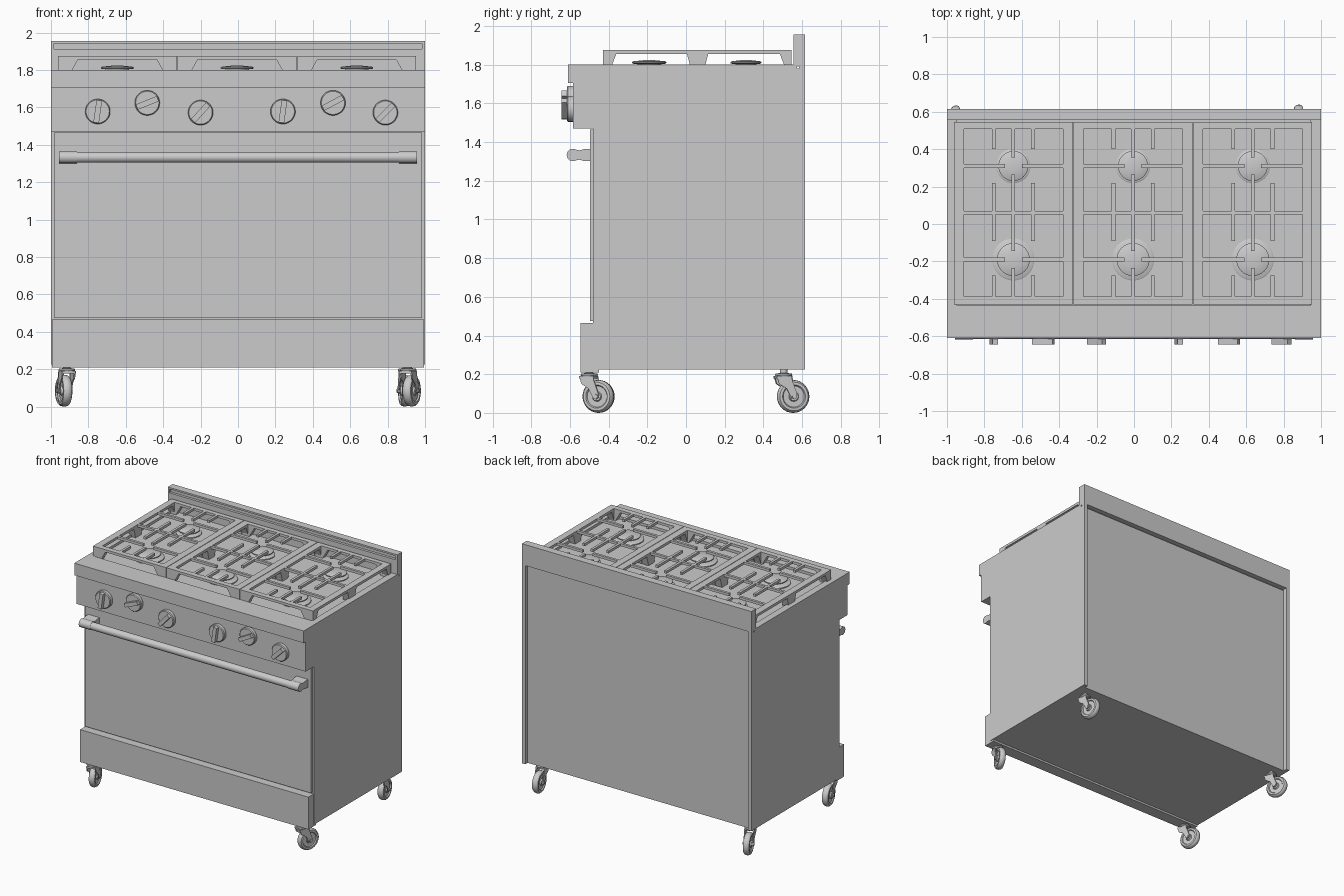
import bpy, bmesh
from math import radians, pi, cos, sin
from mathutils import Matrix, Vector

if "Cube" in bpy.data.objects:
    bpy.data.objects.remove(bpy.data.objects["Cube"])


def box(bm, x0, x1, y0, y1, z0, z1):
    m = Matrix.Translation(((x0 + x1) / 2, (y0 + y1) / 2, (z0 + z1) / 2)) @ \
        Matrix.Diagonal((x1 - x0, y1 - y0, z1 - z0, 1))
    return bmesh.ops.create_cube(bm, size=1, matrix=m)['verts']


def prism(bm, pts, axis, a, b):
    """Extrude a 2D outline along x (outline is y,z) or along y (outline is x,z)."""
    def place(p, t):
        return (t, p[0], p[1]) if axis == 'x' else (p[0], t, p[1])
    lo = [bm.verts.new(place(p, a)) for p in pts]
    hi = [bm.verts.new(place(p, b)) for p in pts]
    n = len(pts)
    bm.faces.new(lo)
    bm.faces.new(hi)
    for i in range(n):
        bm.faces.new((lo[i], lo[(i + 1) % n], hi[(i + 1) % n], hi[i]))


def lathe(bm, profile, matrix, n=32):
    """Revolve an (r, z) outline about z, then place it with a matrix."""
    rings = []
    for r, z in profile:
        if r == 0:
            rings.append([bm.verts.new(matrix @ Vector((0, 0, z)))] * n)
        else:
            rings.append([bm.verts.new(matrix @ Vector((r * cos(2 * pi * i / n), r * sin(2 * pi * i / n), z)))
                          for i in range(n)])
    for A, B in zip(rings, rings[1:]):
        for i in range(n):
            vs = list(dict.fromkeys((A[i], A[(i + 1) % n], B[(i + 1) % n], B[i])))
            if len(vs) > 2:
                bm.faces.new(vs)


def finish(bm, name, smooth=False, matrix=None):
    bmesh.ops.recalc_face_normals(bm, faces=bm.faces)
    me = bpy.data.meshes.new(name)
    bm.to_mesh(me)
    bm.free()
    ob = bpy.data.objects.new(name, me)
    bpy.context.collection.objects.link(ob)
    if matrix:
        ob.matrix_world = matrix
    if smooth:
        bpy.ops.object.select_all(action='DESELECT')
        ob.select_set(True)
        bpy.context.view_layer.objects.active = ob
        bpy.ops.object.shade_smooth_by_angle(angle=radians(35))
    return ob


def boxes(name, *items):
    bm = bmesh.new()
    for it in items:
        box(bm, *it)
    return finish(bm, name)


# Cabinet with recessed back panel between side flanges
boxes('cabinet', (-1, 1, -0.48, 0.585, 0.225, 1.78),
      (-1, -0.97, 0.585, 0.615, 0.225, 1.8), (0.97, 1, 0.585, 0.615, 0.225, 1.8))

# Cooktop rim around the sunken burner pan
boxes('cooktop_rim', (-1, 1, -0.61, -0.435, 1.705, 1.8), (-1, -0.945, -0.435, 0.56, 1.77, 1.8),
      (0.945, 1, -0.435, 0.56, 1.77, 1.8))

# Control panel, oven door, kick panel
boxes('control_panel', (-1, 1, -0.585, -0.45, 1.47, 1.705))
boxes('oven_door', (-0.985, 0.985, -0.497, -0.47, 0.475, 1.465))
boxes('kick_panel', (-0.995, 0.995, -0.545, -0.45, 0.21, 0.465))

# Backguard with a long slot in its front
boxes('backguard', (-1, 1, 0.575, 0.615, 1.79, 1.955), (-1, 1, 0.555, 0.575, 1.78, 1.912),
      (-1, 1, 0.555, 0.575, 1.942, 1.955),
      (-1, -0.985, 0.555, 0.575, 1.912, 1.942), (0.985, 1, 0.555, 0.575, 1.912, 1.942))

# Door handle: round bar and two rounded end posts
bm = bmesh.new()
bar = Matrix.Translation((0, -0.585, 1.333)) @ Matrix.Rotation(pi / 2, 4, 'Y')
lathe(bm, [(0, -0.955), (0.029, -0.955), (0.029, 0.955), (0, 0.955)], bar)
post = [(-0.585 + 0.032 * cos(radians(a)), 1.333 + 0.032 * sin(radians(a))) for a in range(60, 301, 20)]
post += [(-0.55, 1.309), (-0.53, 1.303), (-0.495, 1.301), (-0.495, 1.365), (-0.53, 1.363), (-0.55, 1.357)]
for s in (-1, 1):
    prism(bm, post, 'x', s * 0.86, s * 0.957)
finish(bm, 'door_handle', True)

# Control knobs: disc and tilted grip
for i, (x, z, tilt) in enumerate([(-0.75, 1.578, 8), (-0.485, 1.624, 68), (-0.2, 1.572, 42),
                                  (0.24, 1.578, 8), (0.508, 1.624, 62), (0.788, 1.572, 45)]):
    bm = bmesh.new()
    lathe(bm, [(0, 0), (0.067, 0), (0.067, 0.024), (0.062, 0.03), (0, 0.03)],
          Matrix.Rotation(pi / 2, 4, 'X'))
    box(bm, -0.015, 0.015, -0.058, -0.028, -0.06, 0.06)
    finish(bm, f'knob_{i + 1}', True,
           Matrix.Translation((x, -0.585, z)) @ Matrix.Rotation(radians(tilt), 4, 'Y'))

# Grates and burners, three bays
TOP, LOW, FOOT = 1.876, 1.856, 1.78
W = 0.01
for i, cx in enumerate((-0.645, -0.005, 0.635)):
    bm = bmesh.new()
    # frame walls with tapered openings between the feet
    front = [(-0.318, FOOT), (-0.318, TOP), (0.318, TOP), (0.318, FOOT),
             (0.253, FOOT), (0.21, LOW), (-0.21, LOW), (-0.253, FOOT)]
    side = [(-0.43, FOOT), (-0.43, TOP), (0.545, TOP), (0.545, FOOT), (0.515, FOOT), (0.485, LOW),
            (0.115, LOW), (0.095, FOOT), (0.025, FOOT), (0.005, LOW), (-0.36, LOW), (-0.39, FOOT)]
    front = [(cx + x, z) for x, z in front]
    prism(bm, front, 'y', -0.43, -0.388)
    prism(bm, front, 'y', 0.508, 0.545)
    for s in (-1, 1):
        prism(bm, side, 'x', cx + s * 0.265, cx + s * 0.318)
    # bars and fingers: centre spine, cross bars, short bars either side
    for y0, y1 in ((-0.4, -0.235), (-0.145, 0.265), (0.355, 0.52)):
        box(bm, cx - W, cx + W, y0, y1, LOW, TOP)
    box(bm, cx - 0.27, cx + 0.27, 0.06 - W, 0.06 + W, LOW, TOP)
    for s in (-1, 1):
        for y in (-0.19, 0.31):
            x0, x1 = sorted((cx + s * 0.045, cx + s * 0.27))
            box(bm, x0, x1, y - W, y + W, LOW, TOP)
        bx = cx + s * 0.105
        for y0, y1 in ((-0.4, -0.275), (-0.09, 0.22), (0.4, 0.52)):
            box(bm, bx - W, bx + W, y0, y1, LOW, TOP)
    finish(bm, f'grate_{i + 1}')

    for label, y, r, rc in (('front', -0.19, 0.112, 0.088), ('rear', 0.31, 0.092, 0.08)):
        bm = bmesh.new()
        at = Matrix.Translation((cx, y, 0))
        lathe(bm, [(0, 1.775), (r, 1.775), (r, 1.787), (r - 0.006, 1.791), (rc - 0.01, 1.791),
                   (rc - 0.025, 1.795), (rc - 0.025, 1.805), (0, 1.805)], at, 40)
        lathe(bm, [(0, 1.804), (rc - 0.01, 1.804), (rc, 1.808), (rc, 1.814), (rc - 0.008, 1.818),
                   (0.03, 1.823), (0, 1.824)], at, 40)
        finish(bm, f'{label}_burner_{i + 1}', True)

# Swivel casters, each turned a little differently
for name, x, y, turn in (('front_left', -0.915, -0.5, 14), ('front_right', 0.91, -0.5, -22),
                         ('rear_left', -0.915, 0.505, 20), ('rear_right', 0.9, 0.505, 10)):
    place = Matrix.Translation((x, y, 0)) @ Matrix.Rotation(radians(turn), 4, 'Z')
    bm = bmesh.new()
    axle = Matrix.Translation((0, 0.05, 0.085)) @ Matrix.Rotation(pi / 2, 4, 'Y')
    lathe(bm, [(0, -0.026), (0.022, -0.026), (0.026, -0.016), (0.055, -0.016), (0.06, -0.024),
               (0.074, -0.023), (0.082, -0.014), (0.085, 0), (0.082, 0.014), (0.074, 0.023),
               (0.06, 0.024), (0.055, 0.016), (0.026, 0.016), (0.022, 0.026), (0, 0.026)], axle)
    lathe(bm, [(0, -0.042), (0.012, -0.042), (0.012, 0.042), (0, 0.042)], axle, 12)
    finish(bm, f'{name}_wheel', True, place)

    bm = bmesh.new()
    cheek = [(-0.042, 0.19), (0.035, 0.19), (0.04, 0.165), (0.064, 0.1), (0.064, 0.078),
             (0.05, 0.07), (0.036, 0.076), (0.01, 0.125), (-0.03, 0.15)]
    prism(bm, cheek, 'x', -0.036, -0.029)
    prism(bm, cheek, 'x', 0.029, 0.036)
    box(bm, -0.036, 0.036, -0.042, 0.035, 0.178, 0.19)
    lathe(bm, [(0, 0.188), (0.042, 0.188), (0.045, 0.195), (0.042, 0.203), (0.02, 0.206),
               (0.02, 0.23), (0, 0.23)], Matrix(), 24)
    finish(bm, f'{name}_caster_fork', True, place)
